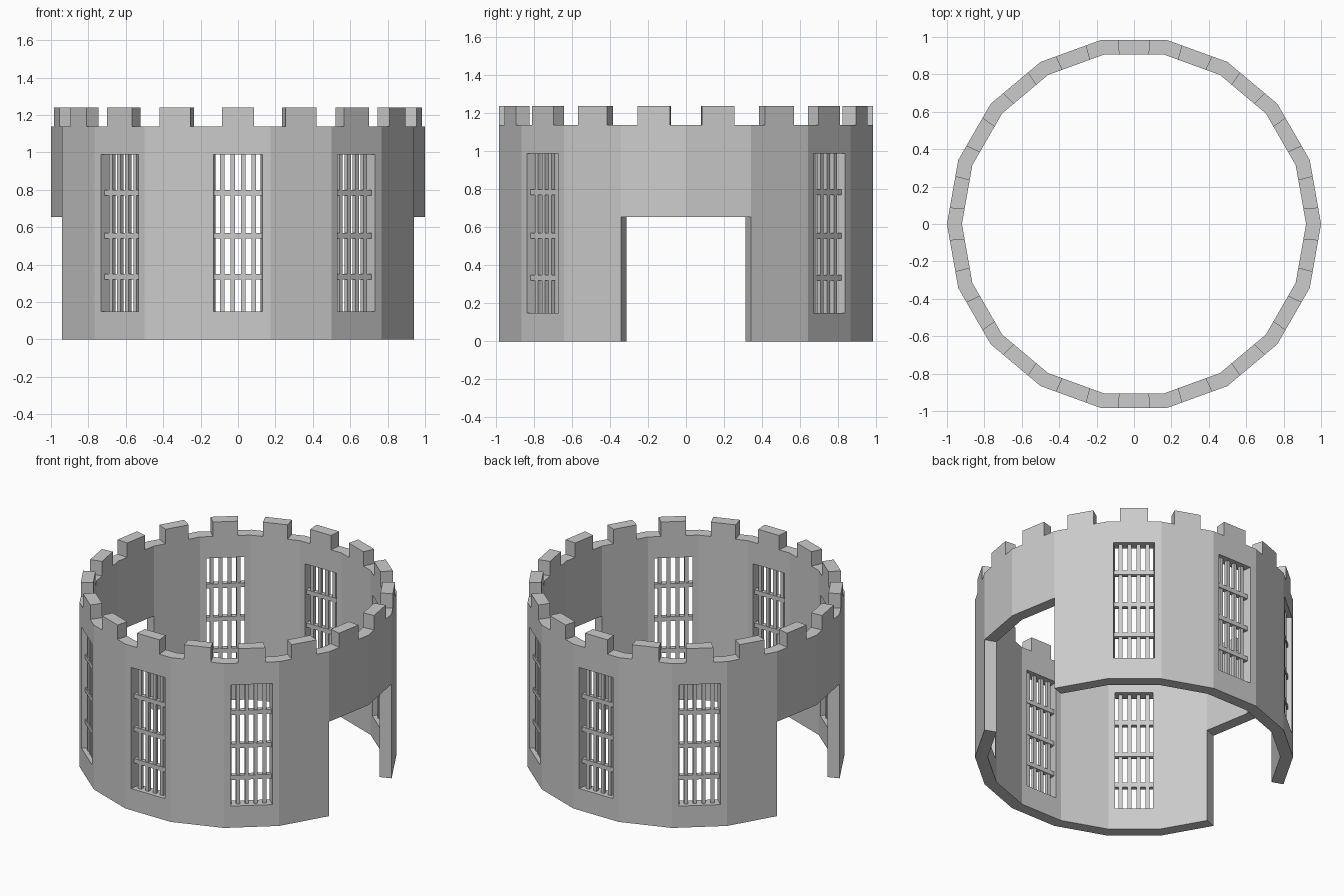
import bpy, bmesh
from math import radians, cos, sin
from mathutils import Matrix, Vector

if "Cube" in bpy.data.objects:
    bpy.data.objects.remove(bpy.data.objects["Cube"])

SIDES = 18
OUTER, INNER = 1.0, 0.92
ZS = [0, 0.15, 0.655, 0.99, 1.14, 1.24]
TS = [-1, -0.75, -0.5, 0.5, 0.75, 1]          # splits across one wall facet
COLS = len(TS) - 1
WINDOWS = {2, 4, 6, 11, 13, 15}
DOORS = {17, 0, 8, 9}
N = SIDES * COLS


def solid(col, row):
    """Is this cell of the wall filled?"""
    if row < 0 or row >= len(ZS) - 1:
        return False
    facet, c = divmod(col % N, COLS)
    if row == 4:
        return c == 2                          # merlons
    if facet in DOORS and row < 2:
        return False
    if facet in WINDOWS and row in (1, 2) and 0 < c < 4:
        return False
    return True


def point(col, level, radius):
    facet, c = divmod(col % N, COLS)
    a, b = (radians(20 * (facet + k)) for k in (0, 1))
    f = (TS[c] + 1) / 2
    p = Vector((cos(a), sin(a))).lerp(Vector((cos(b), sin(b))), f) * radius
    return (p.x, p.y, ZS[level])


def make_object(name, bm):
    mesh = bpy.data.meshes.new(name)
    bm.to_mesh(mesh)
    bm.free()
    obj = bpy.data.objects.new(name, mesh)
    bpy.context.collection.objects.link(obj)
    return obj


# Wall ring with battlements, windows and two gateways
bm = bmesh.new()
verts = {}


def quad(*keys):
    for k in keys:
        if k not in verts:
            verts[k] = bm.verts.new(point(*k))
    bm.faces.new([verts[k] for k in keys])


for i in range(N):
    j = (i + 1) % N
    for r in range(len(ZS) - 1):
        if not solid(i, r):
            continue
        s = r + 1
        quad((i, r, OUTER), (j, r, OUTER), (j, s, OUTER), (i, s, OUTER))
        quad((j, r, INNER), (i, r, INNER), (i, s, INNER), (j, s, INNER))
        if not solid(i, s):
            quad((i, s, OUTER), (j, s, OUTER), (j, s, INNER), (i, s, INNER))
        if not solid(i, r - 1):
            quad((i, r, INNER), (j, r, INNER), (j, r, OUTER), (i, r, OUTER))
        if not solid(i - 1, r):
            quad((i, r, INNER), (i, r, OUTER), (i, s, OUTER), (i, s, INNER))
        if not solid(i + 1, r):
            quad((j, r, OUTER), (j, r, INNER), (j, s, INNER), (j, s, OUTER))
make_object("castle_wall", bm)

# Window grilles: four uprights and three crossbars each
MID = 0.945


def bar(bm, rot, centre, size):
    m = rot @ Matrix.Translation(centre) @ Matrix.Diagonal((*size, 1))
    bmesh.ops.create_cube(bm, size=1, matrix=m)


for n, facet in enumerate(sorted(WINDOWS)):
    bm = bmesh.new()
    rot = Matrix.Rotation(radians(20 * facet + 10), 4, 'Z')
    for y in (-0.084, -0.028, 0.028, 0.084):
        bar(bm, rot, (MID, y, 0.57), (0.024, 0.024, 0.86))
    for z in (0.335, 0.555, 0.785):
        bar(bm, rot, (MID, 0, z), (0.032, 0.26, 0.03))
    make_object(f"window_grille_{n + 1}", bm)
